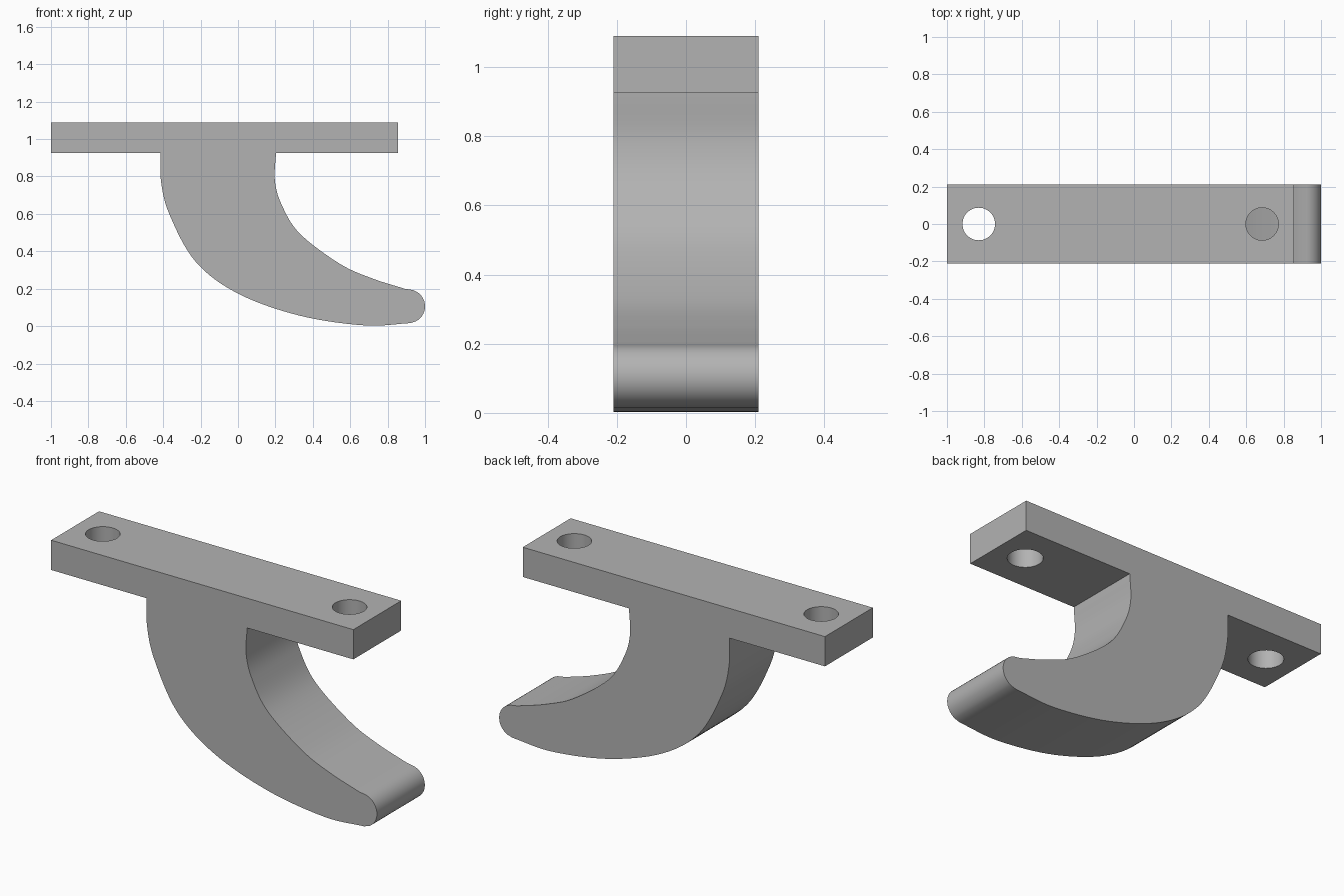
import bpy, bmesh
from math import cos, sin, pi
from mathutils import Vector

cube = bpy.data.objects.get("Cube")
if cube:
    bpy.data.objects.remove(cube, do_unlink=True)

HALF_DEPTH = 0.21
PLATE_LEFT, PLATE_RIGHT = -1.0, 0.855
PLATE_BOTTOM, PLATE_TOP = 0.925, 1.09
HOLE_RADIUS = 0.087

# One grey material
grey = bpy.data.materials.new("plain grey")
grey.use_nodes = True
grey.diffuse_color = (0.45, 0.45, 0.45, 1)
grey.node_tree.nodes["Principled BSDF"].inputs["Base Color"].default_value = grey.diffuse_color


def smooth_path(points, steps=8):
    """Catmull-Rom curve through the points."""
    pts = [Vector(p) for p in points]
    pts = [2 * pts[0] - pts[1]] + pts + [2 * pts[-1] - pts[-2]]
    path = []
    for a, b, c, d in zip(pts, pts[1:], pts[2:], pts[3:]):
        for i in range(steps):
            t = i / steps
            path.append(0.5 * (2 * b + (c - a) * t + (2 * a - 5 * b + 4 * c - d) * t ** 2
                               + (3 * b - a - 3 * c + d) * t ** 3))
    return path + [pts[-2]]


# Outline of the hook: outer curve, rounded tip, inner curve
outer = smooth_path([(-0.415, PLATE_BOTTOM), (-0.411, 0.77), (-0.366, 0.596), (-0.227, 0.345),
                     (0, 0.174), (0.33, 0.056), (0.676, 0.004), (0.92, 0.016)])
tip = [Vector((0.91 + 0.09 * cos(a), 0.106 + 0.09 * sin(a)))
       for a in (-pi / 2 + pi * i / 20 for i in range(3, 20))]
inner = smooth_path([(0.89, 0.2), (0.715, 0.256), (0.543, 0.334), (0.33, 0.495),
                     (0.233, 0.65), (0.197, 0.78), (0.203, PLATE_BOTTOM)])
plate = [Vector(p) for p in ((PLATE_RIGHT, PLATE_BOTTOM), (PLATE_RIGHT, PLATE_TOP),
                             (PLATE_LEFT, PLATE_TOP), (PLATE_LEFT, PLATE_BOTTOM))]

# Mounting plate and hook as one extruded profile
bm = bmesh.new()
face = bm.faces.new([bm.verts.new((p.x, -HALF_DEPTH, p.y)) for p in outer + tip + inner + plate])
swept = bmesh.ops.extrude_face_region(bm, geom=[face])["geom"]
bmesh.ops.translate(bm, vec=(0, 2 * HALF_DEPTH, 0),
                    verts=[g for g in swept if isinstance(g, bmesh.types.BMVert)])
bmesh.ops.recalc_face_normals(bm, faces=bm.faces)
mesh = bpy.data.meshes.new("plate_and_hook")
bm.to_mesh(mesh)
bm.free()
mesh.materials.append(grey)
hook = bpy.data.objects.new("plate_and_hook", mesh)
bpy.context.collection.objects.link(hook)

# Screw holes through the plate
for side, x in (("right", -0.83), ("left", 0.685)):
    bpy.ops.mesh.primitive_cylinder_add(vertices=48, radius=HOLE_RADIUS, depth=0.3,
                                        location=(x, 0, (PLATE_BOTTOM + PLATE_TOP) / 2))
    cutter = bpy.context.object
    cutter.name = side + "_hole_cutter"
    cutter.data.materials.append(grey)
    cut = hook.modifiers.new(side + "_hole", "BOOLEAN")
    cut.operation, cut.solver, cut.object = "DIFFERENCE", "EXACT", cutter
    bpy.ops.object.select_all(action="DESELECT")
    hook.select_set(True)
    bpy.context.view_layer.objects.active = hook
    bpy.ops.object.modifier_apply(modifier=cut.name)
    bpy.data.objects.remove(cutter, do_unlink=True)

bpy.ops.object.shade_smooth_by_angle(angle=pi / 7)
